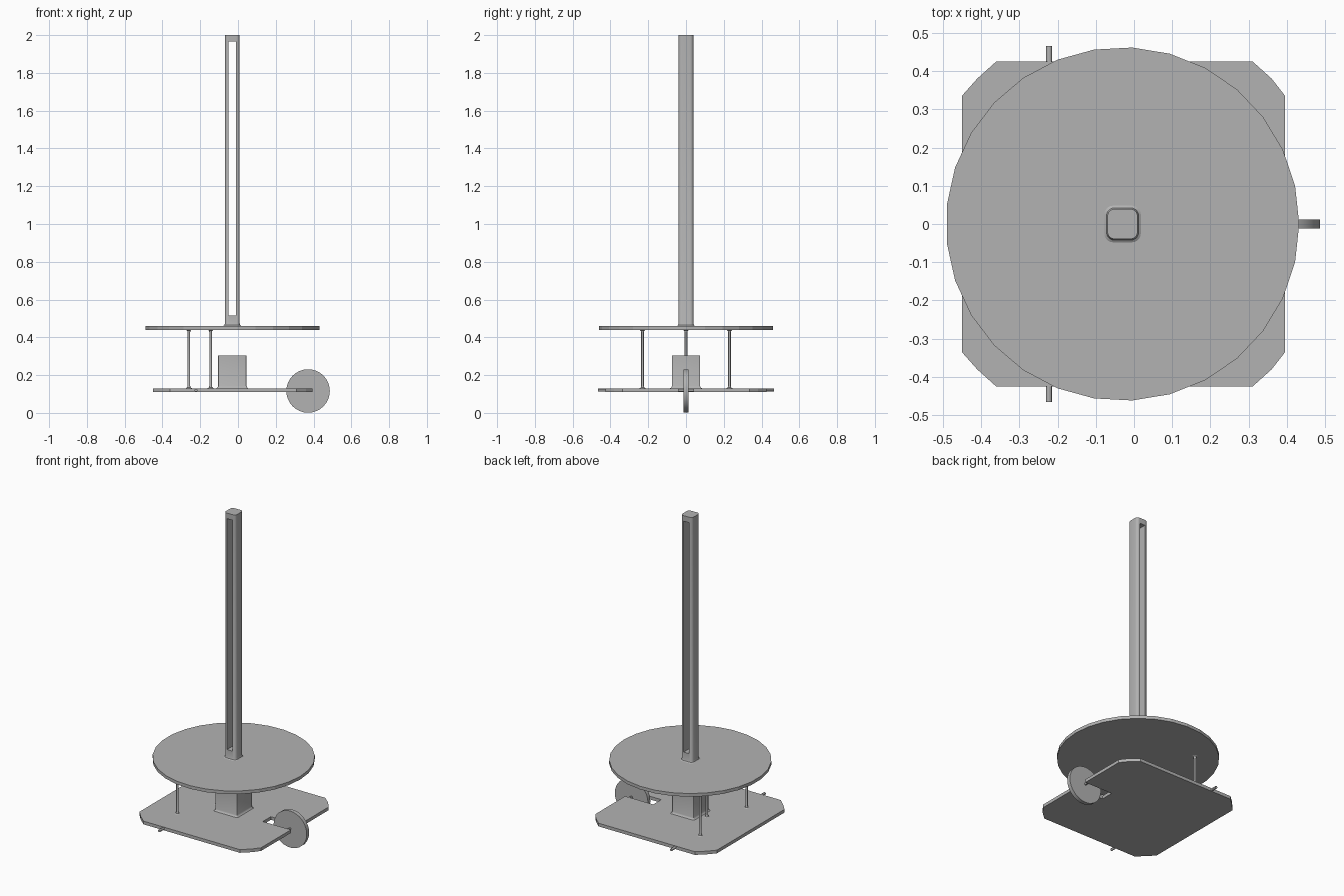
import bpy, bmesh, math
from mathutils import Matrix

cube = bpy.data.objects.get("Cube")
if cube:
    bpy.data.objects.remove(cube, do_unlink=True)

grey = bpy.data.materials.new("mid grey")
grey.use_nodes = True
grey.diffuse_color = (0.45, 0.45, 0.45, 1)
grey.node_tree.nodes["Principled BSDF"].inputs["Base Color"].default_value = (0.45, 0.45, 0.45, 1)

CX = -0.03  # shared centre line of mast, disc and motor box


def circle(r, sides):
    return [(r * math.cos(2 * math.pi * i / sides), r * math.sin(2 * math.pi * i / sides))
            for i in range(sides)]


def rounded_square(half, radius, steps=5):
    pts = []
    for q in range(4):
        a = math.pi / 4 + q * math.pi / 2
        sx, sy = math.copysign(half - radius, math.cos(a)), math.copysign(half - radius, math.sin(a))
        for i in range(steps + 1):
            t = q * math.pi / 2 + i / steps * math.pi / 2
            pts.append((sx + radius * math.cos(t), sy + radius * math.sin(t)))
    return pts


def loft(name, sections, location=(0, 0, 0), turn=None, smooth=True):
    """Stack (outline, z) sections into a closed solid."""
    bm = bmesh.new()
    rings = [[bm.verts.new((x, y, z)) for x, y in outline] for outline, z in sections]
    n = len(rings[0])
    for a, b in zip(rings, rings[1:]):
        for i in range(n):
            j = (i + 1) % n
            bm.faces.new((a[i], a[j], b[j], b[i]))
    bm.faces.new(rings[0][::-1])
    bm.faces.new(rings[-1])
    if turn:
        bm.transform(turn)
    bmesh.ops.recalc_face_normals(bm, faces=bm.faces)
    mesh = bpy.data.meshes.new(name)
    bm.to_mesh(mesh)
    bm.free()
    mesh.materials.append(grey)
    obj = bpy.data.objects.new(name, mesh)
    obj.location = location
    bpy.context.collection.objects.link(obj)
    if smooth:
        bpy.ops.object.select_all(action='DESELECT')
        obj.select_set(True)
        bpy.context.view_layer.objects.active = obj
        bpy.ops.object.shade_smooth_by_angle(angle=math.radians(30))
    return obj


def rod_y(name, x, y0, y1, z, r, sides):
    """Cylinder lying along y."""
    ring = circle(r, sides)
    return loft(name, [(ring, y0), (ring, y1)], (x, 0, z), Matrix.Rotation(-math.pi / 2, 4, 'X'))


# Base plate with clipped corners and an open wheel slot
half = [(0.20, 0.04), (0.395, 0.04), (0.395, 0.335), (0.36, 0.38), (0.31, 0.425),
        (-0.36, 0.425), (-0.41, 0.38), (-0.45, 0.335)]
outline = half + [(x, -y) for x, y in reversed(half)]
loft("base_plate", [(outline, 0.11), (outline, 0.13)], smooth=False)

# Wheel, its axle and the side pegs
rod_y("wheel", 0.371, -0.012, 0.012, 0.116, 0.115, 32)
rod_y("wheel_axle", 0.371, -0.045, 0.045, 0.12, 0.007, 12)
for side, word in ((1, "back"), (-1, "front")):
    rod_y(word + "_peg", -0.222, min(side * 0.40, side * 0.465), max(side * 0.40, side * 0.465),
          0.12, 0.008, 12)

# Motor box with a small flared foot
loft("motor_box", [(rounded_square(0.084, 0.010), 0.13), (rounded_square(0.078, 0.006), 0.135),
                   (rounded_square(0.075, 0.004), 0.142), (rounded_square(0.075, 0.004), 0.305)],
     (CX, 0, 0))

# Three thin posts, flared at both ends
flare = [(0.016, 0), (0.010, 0.004), (0.007, 0.012)]
for name, x, y in (("front_post", -0.26, -0.23), ("back_post", -0.26, 0.23),
                   ("middle_post", -0.145, 0)):
    sections = [(circle(r, 12), 0.13 + h) for r, h in flare]
    sections += [(circle(r, 12), 0.44 - h) for r, h in reversed(flare)]
    loft(name, sections, (x, y, 0))

# Upper disc
disc = circle(0.462, 29)
loft("upper_disc", [(disc, 0.44), (disc, 0.46)], (CX, 0, 0), smooth=False)

# Mast with a flared foot and a long through slot
mast = loft("mast", [(rounded_square(0.048, 0.024), 0.46), (rounded_square(0.042, 0.020), 0.464),
                     (rounded_square(0.039, 0.017), 0.473), (rounded_square(0.039, 0.017), 2.0)],
            (CX, 0, 0))
slot = rounded_square(0.019, 0.0005, 1)
cutter = loft("slot_cutter", [([(x, y * 6) for x, y in slot], 0.515),
                              ([(x, y * 6) for x, y in slot], 1.965)], (CX, 0, 0), smooth=False)
cutter.hide_render = True
cutter.hide_viewport = True
cut = mast.modifiers.new("slot", 'BOOLEAN')
cut.operation = 'DIFFERENCE'
cut.solver = 'EXACT'
cut.object = cutter
